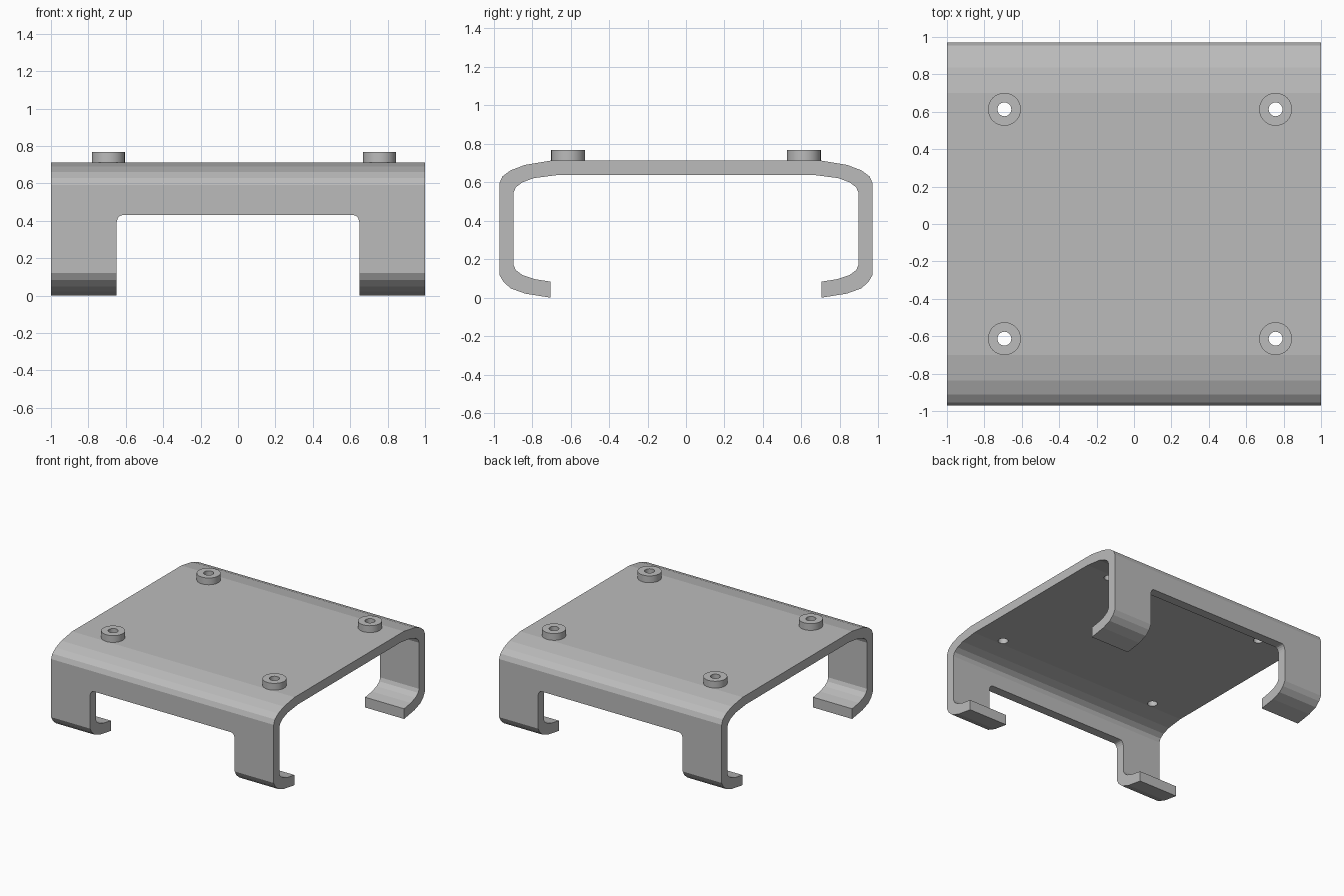
import bpy, bmesh, math

if "Cube" in bpy.data.objects:
    bpy.data.objects.remove(bpy.data.objects["Cube"])

grey = bpy.data.materials.new("light grey")
grey.diffuse_color = (0.5, 0.5, 0.5, 1)
grey.use_nodes = True
grey.node_tree.nodes["Principled BSDF"].inputs["Base Color"].default_value = grey.diffuse_color


def prism(name, pts, axis, lo, hi):
    """Extrude a closed 2D outline along x (y,z points) or y (x,z points)."""
    bm = bmesh.new()
    place = (lambda a, b, t: (t, a, b)) if axis == 'x' else (lambda a, b, t: (a, t, b))
    face = bm.faces.new([bm.verts.new(place(a, b, lo)) for a, b in pts])
    ext = bmesh.ops.extrude_face_region(bm, geom=[face])
    moved = [v for v in ext['geom'] if isinstance(v, bmesh.types.BMVert)]
    d = hi - lo
    bmesh.ops.translate(bm, verts=moved, vec=(d, 0, 0) if axis == 'x' else (0, d, 0))
    bmesh.ops.recalc_face_normals(bm, faces=bm.faces)
    return finish(name, bm)


def finish(name, bm):
    me = bpy.data.meshes.new(name)
    bm.to_mesh(me)
    bm.free()
    ob = bpy.data.objects.new(name, me)
    bpy.context.collection.objects.link(ob)
    me.materials.append(grey)
    return ob


def cut(target, cutter):
    mod = target.modifiers.new("cut", 'BOOLEAN')
    mod.operation, mod.solver, mod.object = 'DIFFERENCE', 'EXACT', cutter
    bpy.context.view_layer.objects.active = target
    bpy.ops.object.modifier_apply(modifier=mod.name)
    bpy.data.objects.remove(cutter)


# Clip body: bent C-shaped sheet, outer then inner half outline, mirrored in y
outer = [(0.70, 0.713), (0.838, 0.69), (0.912, 0.662), (0.955, 0.63), (0.971, 0.592),
         (0.971, 0.12), (0.95, 0.083), (0.911, 0.048), (0.836, 0.021), (0.704, 0.0)]
inner = [(0.704, 0.083), (0.79, 0.097), (0.85, 0.117), (0.885, 0.143), (0.897, 0.171),
         (0.897, 0.545), (0.885, 0.574), (0.85, 0.6), (0.79, 0.622), (0.655, 0.639)]
half = outer + inner
body = prism("clip_body", half + [(-y, z) for y, z in reversed(half)], 'x', -1, 1)

# Side openings that leave four corner legs
corner = [(0.62 + 0.03 * math.cos(a), 0.38 + 0.05 * math.sin(a))
          for a in (i * math.pi / 8 for i in range(5))]
opening = [(0.65, -0.2)] + corner
cut(body, prism("opening_cutter", opening + [(-x, z) for x, z in reversed(opening)], 'y', -1.5, 1.5))

# Four bosses with holes passing through the plate
SEG, R, HOLE, Z0, Z1 = 32, 0.088, 0.037, 0.713, 0.768
for x in (-0.693, 0.757):
    for y in (-0.613, 0.613):
        ring = [(math.cos(2 * math.pi * i / SEG), math.sin(2 * math.pi * i / SEG)) for i in range(SEG)]
        bm = bmesh.new()
        bmesh.ops.create_cone(bm, cap_ends=True, segments=SEG, radius1=HOLE, radius2=HOLE, depth=0.6)
        bmesh.ops.translate(bm, verts=bm.verts, vec=(x, y, 0.7))
        cut(body, finish("hole_cutter", bm))

        bm = bmesh.new()
        loops = [[bm.verts.new((x + r * c, y + r * s, z)) for c, s in ring]
                 for r, z in ((R, Z0), (R, Z1), (HOLE, Z1), (HOLE, Z0))]
        for a, b in zip(loops[:-1], loops[1:]):
            for i in range(SEG):
                j = (i + 1) % SEG
                bm.faces.new((a[i], a[j], b[j], b[i]))
        bmesh.ops.recalc_face_normals(bm, faces=bm.faces)
        # open tube: make sure the outer wall faces outward
        bm.faces.ensure_lookup_table()
        f = bm.faces[0]
        c = f.calc_center_median()
        if f.normal.x * (c.x - x) + f.normal.y * (c.y - y) < 0:
            bmesh.ops.reverse_faces(bm, faces=bm.faces)
        boss = finish("screw_boss", bm)
        bpy.ops.object.select_all(action='DESELECT')
        boss.select_set(True)
        bpy.context.view_layer.objects.active = boss
        bpy.ops.object.shade_smooth_by_angle(angle=math.radians(30))
